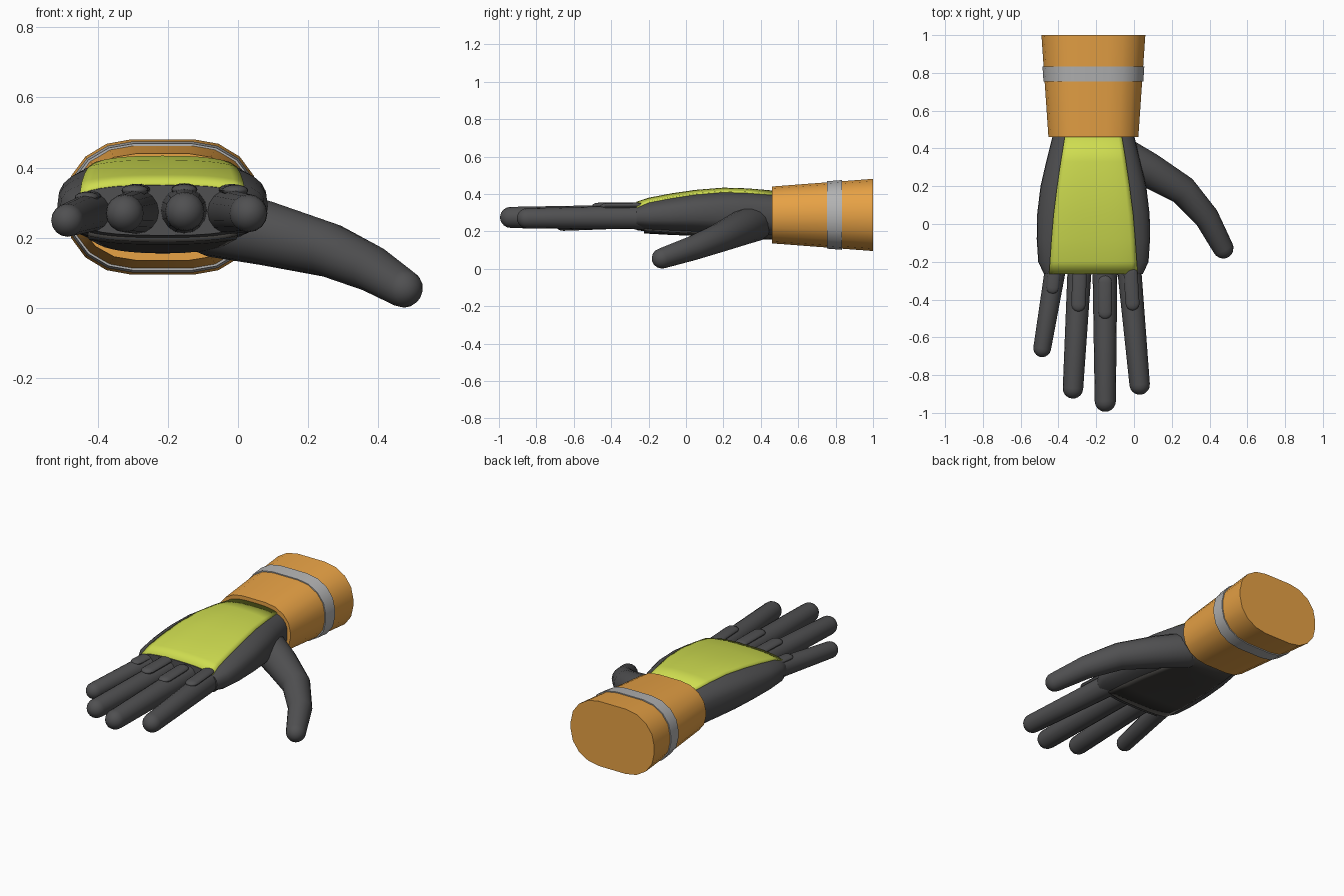
import bpy, bmesh, math
from mathutils import Vector

if "Cube" in bpy.data.objects:
    bpy.data.objects.remove(bpy.data.objects["Cube"])

CX = -0.215  # centre line of hand and cuff


def material(name, rgb):
    m = bpy.data.materials.new(name)
    m.diffuse_color = (*rgb, 1)
    m.use_nodes = True
    m.node_tree.nodes["Principled BSDF"].inputs["Base Color"].default_value = m.diffuse_color
    return m


DARK = material("dark_rubber", (0.08, 0.08, 0.083))
PALM = material("palm_grip", (0.055, 0.052, 0.048))
LIME = material("lime", (0.62, 0.72, 0.08))
ORANGE = material("orange", (0.8, 0.36, 0.06))
SILVER = material("silver", (0.45, 0.45, 0.45))


def build(name, rows, mat, closed=True, caps=True, angle=35):
    """Skin a list of equally long point rows."""
    bm = bmesh.new()
    vs = [[bm.verts.new(p) for p in r] for r in rows]
    n = len(rows[0])
    for a, b in zip(vs, vs[1:]):
        for i in range(n if closed else n - 1):
            j = (i + 1) % n
            bm.faces.new((a[i], a[j], b[j], b[i]))
    if caps:
        bm.faces.new(vs[0][::-1])
        bm.faces.new(vs[-1])
    bmesh.ops.recalc_face_normals(bm, faces=bm.faces)
    me = bpy.data.meshes.new(name)
    bm.to_mesh(me)
    bm.free()
    me.materials.append(mat)
    ob = bpy.data.objects.new(name, me)
    bpy.context.collection.objects.link(ob)
    bpy.ops.object.select_all(action='DESELECT')
    ob.select_set(True)
    bpy.context.view_layer.objects.active = ob
    bpy.ops.object.shade_smooth_by_angle(angle=math.radians(angle))
    return ob


def tube(name, path, mat, sides=16, round_start=False, flat=1.0):
    """Tapered tube through (x, y, z, radius) points with a round tip."""
    pts = [Vector(p[:3]) for p in path]
    rad = [p[3] for p in path]
    rings = []
    for i, p in enumerate(pts):
        t = (pts[min(i + 1, len(pts) - 1)] - pts[max(i - 1, 0)]).normalized()
        rings.append((p, t, rad[i]))

    def dome(p, t, r, sign):
        return [(p + t * sign * r * math.sin(a), t, r * math.cos(a))
                for a in (math.radians(d) for d in (20, 40, 60, 75, 86))]
    tip = dome(*rings[-1], 1)
    start = dome(*rings[0], -1)[::-1] if round_start else []
    rows = []
    for p, t, r in start + rings + tip:
        u = t.cross(Vector((0, 0, 1))).normalized()
        v = u.cross(t)
        rows.append([p + u * r * math.cos(k) + v * r * flat * math.sin(k)
                     for k in (2 * math.pi * i / sides for i in range(sides))])
    return build(name, rows, mat)


# Hand body: y, half width, middle z, height above, depth below, panel half width
SECTIONS = [(-0.265, 0.262, 0.28, 0.070, 0.073, 0.235),
            (-0.20, 0.292, 0.285, 0.087, 0.088, 0.230),
            (-0.08, 0.300, 0.29, 0.105, 0.100, 0.222),
            (0.05, 0.298, 0.297, 0.117, 0.112, 0.211),
            (0.20, 0.280, 0.30, 0.126, 0.125, 0.192),
            (0.33, 0.250, 0.296, 0.126, 0.130, 0.173),
            (0.47, 0.215, 0.29, 0.120, 0.125, 0.150)]
N = 2.8
rows = []
for y, a, zc, up, dn, w in SECTIONS:
    ring = []
    for i in range(32):
        t = 2 * math.pi * i / 32
        c, s = math.cos(t), math.sin(t)
        ring.append((CX + a * math.copysign(abs(c) ** (2 / N), c), y,
                     zc + (up if s > 0 else dn) * math.copysign(abs(s) ** (2 / N), s)))
    rows.append(ring)
build("hand_body", rows, DARK)


# Panels that follow the back and the palm of the hand
def panel(name, mat, side, sections, scale, lift):
    rows = []
    for y, a, zc, up, dn, w in sections:
        row = []
        for i in range(17):
            x = w * scale * (i / 8 - 1)
            h = (up if side > 0 else dn) * (1 - abs(x / a) ** N) ** (1 / N)
            row.append((CX + x, y, zc + side * (h + lift)))
        rows.append(row[::side])
    ob = build(name, rows, mat, closed=False, caps=False)
    # make sure the sheet faces outward before thickening inward
    if ob.data.polygons[40].normal.z * side < 0:
        ob.data.flip_normals()
    m = ob.modifiers.new("thickness", 'SOLIDIFY')
    m.thickness = 0.018
    m.offset = -1


panel("back_panel", LIME, 1, SECTIONS, 1.0, 0.008)
grip = [(-0.225, 0.28, 0.283, 0.08, 0.085, 0.225)] + SECTIONS[2:]
panel("palm_panel", PALM, -1, grip, 0.95, 0.009)

# Fingers: base and tip centres with radii
FINGERS = {
    "little": ((-0.413, -0.22, 0.275, 0.056), (-0.486, -0.658, 0.250, 0.047)),
    "ring": ((-0.287, -0.22, 0.275, 0.064), (-0.323, -0.870, 0.270, 0.054)),
    "middle": ((-0.154, -0.22, 0.278, 0.066), (-0.152, -0.938, 0.275, 0.056)),
    "index": ((-0.027, -0.22, 0.275, 0.064), (0.030, -0.850, 0.270, 0.054)),
}
for name, (b, t) in FINGERS.items():
    mid = [(p + q) / 2 for p, q in zip(b, t)]
    tube(name + "_finger", [b, mid, t], DARK)

# Knuckle guards: x, start y, end y, top z, radius
for name, x0, x1, y0, y1, z, r in (
        ("little", -0.423, -0.431, -0.26, -0.335, 0.318, 0.034),
        ("ring", -0.288, -0.294, -0.26, -0.425, 0.337, 0.038),
        ("middle", -0.153, -0.153, -0.31, -0.465, 0.339, 0.037),
        ("index", -0.018, -0.008, -0.26, -0.420, 0.337, 0.037)):
    tube(name + "_knuckle_guard", [(x0, y0, z, r), (x1, y1, z - 0.002, r)],
         DARK, round_start=True, flat=0.45)

# Thumb
tube("thumb", [(-0.07, 0.365, 0.245, 0.100), (0.08, 0.285, 0.213, 0.092),
               (0.26, 0.178, 0.165, 0.078), (0.385, 0.035, 0.110, 0.066),
               (0.472, -0.128, 0.056, 0.055)], DARK, round_start=True)


# Cuff: rounded box sections flaring toward the arm
def cuff_ring(y, grow=0.0):
    f = (y - 0.46) / 0.54
    a, b = 0.238 + 0.037 * f + grow, 0.152 + 0.041 * f + grow
    rx, rz = a * 0.68, b * 0.88
    ring = []
    for q, (sx, sz) in enumerate(((1, 1), (-1, 1), (-1, -1), (1, -1))):
        for k in range(5):
            t = math.radians(90 * q + 22.5 * k)
            ring.append((CX + sx * (a - rx) + rx * math.cos(t), y,
                         0.288 + sz * (b - rz) + rz * math.sin(t)))
    return ring


build("cuff", [cuff_ring(0.46), cuff_ring(1.0)], ORANGE)
build("reflective_band", [cuff_ring(0.755, 0.006), cuff_ring(0.835, 0.006)], SILVER)
